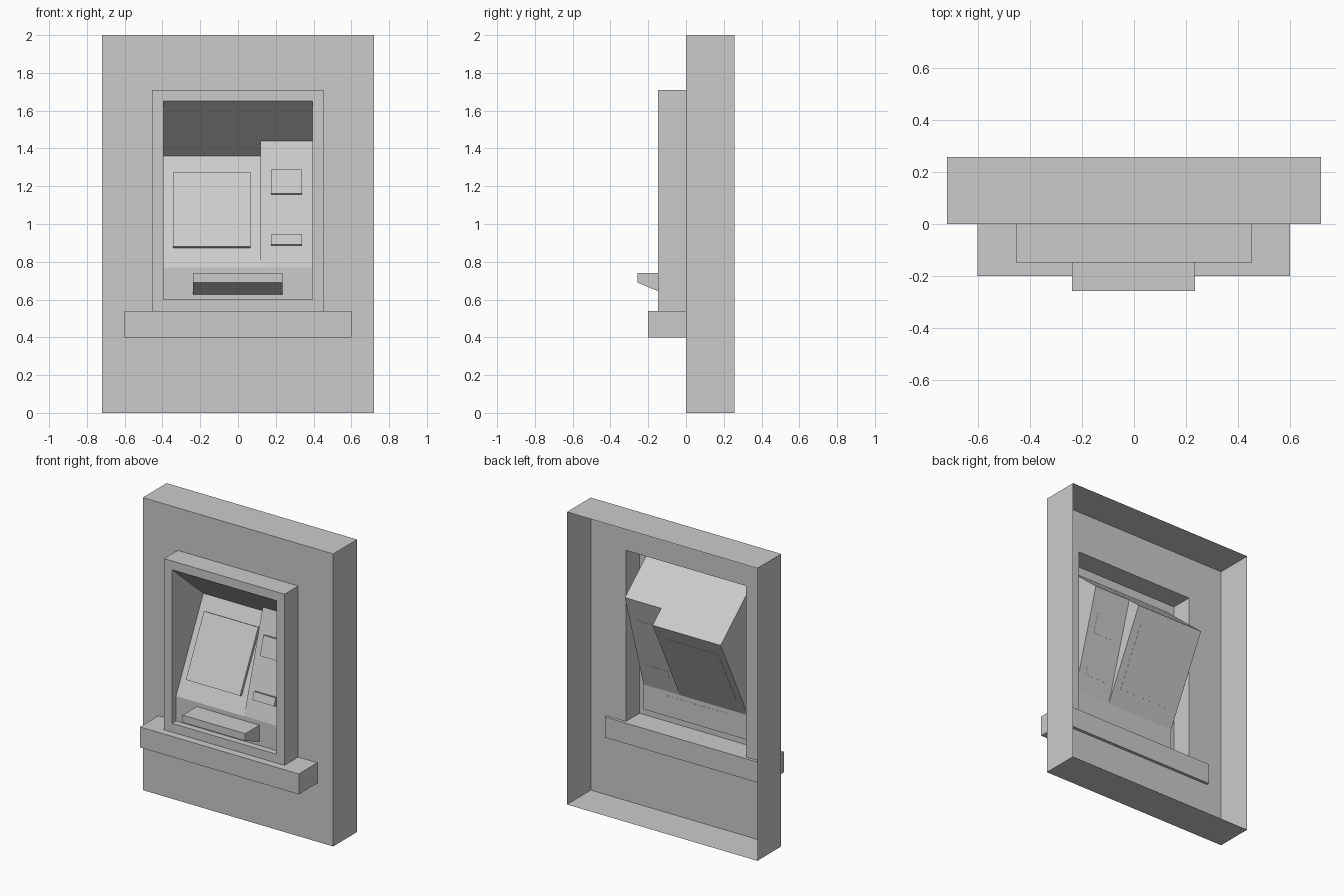
import bpy, bmesh
from mathutils import Vector

if "Cube" in bpy.data.objects:
    bpy.data.objects.remove(bpy.data.objects["Cube"])

HINGE = Vector((0, -0.105, 0.77))      # bottom edge shared by both sloped panels
LEFT_TOP = Vector((0, 0.19, 1.36))
RIGHT_TOP = Vector((0, 0.096, 1.44))
HALF, SPLIT = 0.395, 0.12              # recess half width, panel step


def finish(name, bm):
    bmesh.ops.remove_doubles(bm, verts=bm.verts, dist=1e-5)
    mesh = bpy.data.meshes.new(name)
    bm.to_mesh(mesh)
    bm.free()
    obj = bpy.data.objects.new(name, mesh)
    bpy.context.collection.objects.link(obj)
    return obj


def face(bm, points):
    bm.faces.new([bm.verts.new(p) for p in points])


def rect_shell(name, rects):
    """Bridge a row of rectangles (half width, z0, z1, y) into an open shell."""
    bm = bmesh.new()
    loops = [[(-w, y, a), (w, y, a), (w, y, b), (-w, y, b)] for w, a, b, y in rects]
    for p, q in zip(loops, loops[1:]):
        for i in range(4):
            j = (i + 1) % 4
            face(bm, (p[i], p[j], q[j], q[i]))
    return finish(name, bm)


def prism(name, profile, x0, x1):
    """Solid extruded along x from a (y, z) profile."""
    bm = bmesh.new()
    a = [bm.verts.new((x0, y, z)) for y, z in profile]
    b = [bm.verts.new((x1, y, z)) for y, z in profile]
    bm.faces.new(a)
    bm.faces.new(b[::-1])
    for i in range(len(a)):
        j = (i + 1) % len(a)
        bm.faces.new((a[i], b[i], b[j], a[j]))
    bmesh.ops.recalc_face_normals(bm, faces=bm.faces)
    return finish(name, bm)


def plate(name, x0, x1, z0, z1, top, t):
    """Thin raised block lying on a sloped panel."""
    d = (top - HINGE).normalized()
    n = Vector((0, -d.z, d.y))
    a, b = (HINGE + d * ((z - HINGE.z) / d.z) for z in (z0, z1))
    pts = [a - n * 0.001, b - n * 0.001, b + n * t, a + n * t]
    return prism(name, [(p.y, p.z) for p in pts], x0, x1)


# wall section, open at the back, and the surround projecting from it
rect_shell("wall", [(0.72, 0, 2, 0.2575), (0.72, 0, 2, 0), (0.455, 0.54, 1.71, 0)])
rect_shell("surround", [(0.455, 0.54, 1.71, 0), (0.455, 0.54, 1.71, -0.148),
                        (HALF, 0.6, 1.65, -0.148)])

# recess: roof, sloped panel, upright panel and floor on each side of the step
bm = bmesh.new()
for x0, x1, top in ((-HALF, SPLIT, LEFT_TOP), (SPLIT, HALF, RIGHT_TOP)):
    prof = [(-0.148, 1.65), (top.y, top.z), (HINGE.y, HINGE.z), (HINGE.y, 0.6), (-0.148, 0.6)]
    for (ya, za), (yb, zb) in zip(prof, prof[1:]):
        face(bm, ((x0, ya, za), (x0, yb, zb), (x1, yb, zb), (x1, ya, za)))
    if x0 < 0:
        face(bm, [(x0, y, z) for y, z in reversed(prof)])
    else:
        face(bm, [(x1, y, z) for y, z in prof])
face(bm, [(SPLIT, p.y, p.z) for p in (RIGHT_TOP, LEFT_TOP, HINGE)])
finish("recess_panels", bm)

# screen and the two slots
plate("screen", -0.345, 0.065, 0.873, 1.267, LEFT_TOP, 0.02)
plate("upper_slot", 0.175, 0.34, 1.155, 1.282, RIGHT_TOP, 0.025)
plate("lower_slot", 0.175, 0.34, 0.885, 0.937, RIGHT_TOP, 0.025)

# dispenser tray with a sloped underside
prism("dispenser_tray", [(-0.104, 0.74), (-0.2575, 0.74), (-0.2575, 0.69), (-0.104, 0.626)],
      -0.238, 0.235)

# ledge below the surround
prism("ledge", [(-0.2, 0.4), (0.02, 0.4), (0.02, 0.54), (-0.2, 0.54)], -0.602, 0.6)
